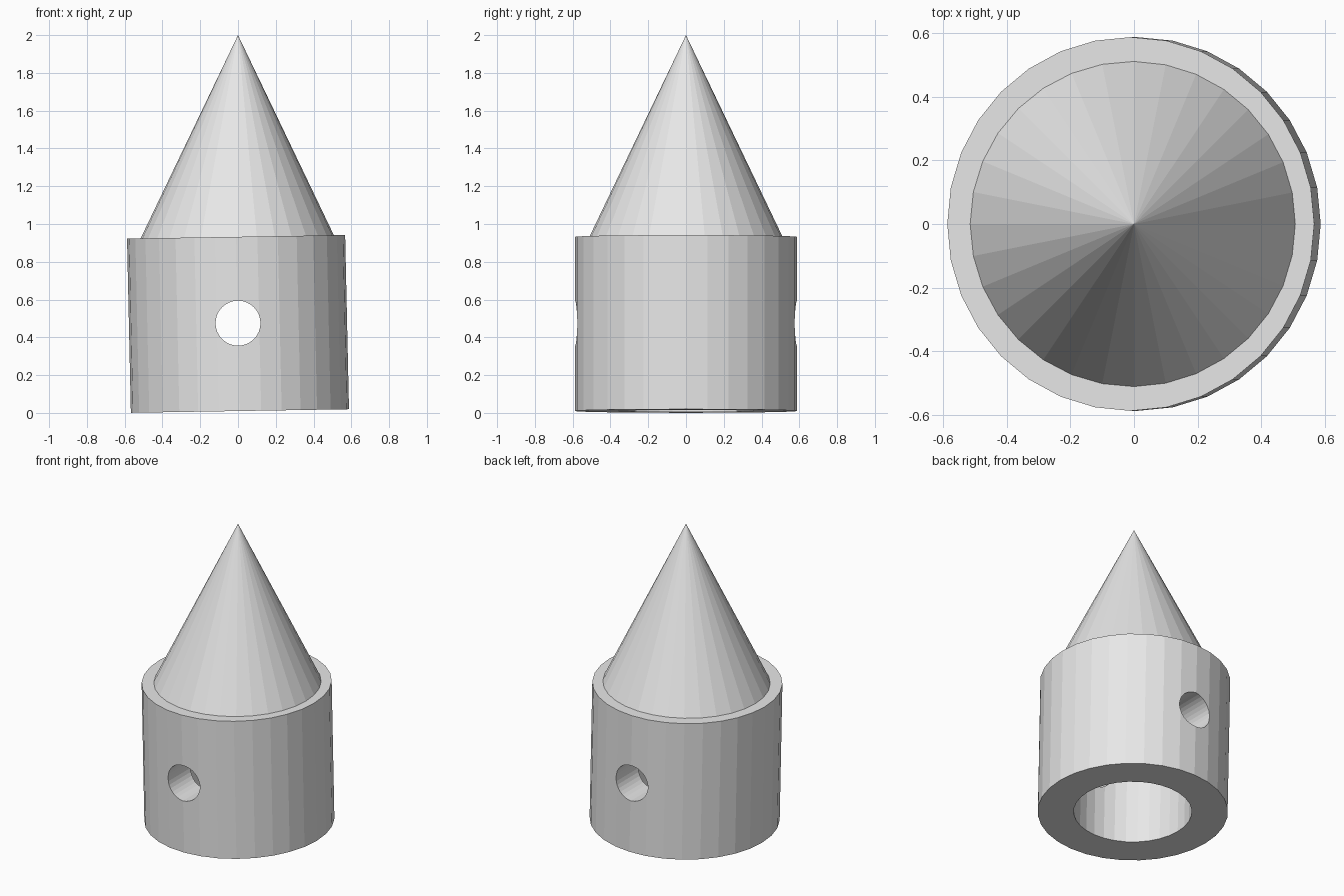
import bpy
import bmesh
import math
from mathutils import Matrix

SIDES = 32

cube = bpy.data.objects.get("Cube")
if cube:
    bpy.data.objects.remove(cube, do_unlink=True)

# Single plain grey material
grey = bpy.data.materials.new("plain grey")
grey.use_nodes = True
colour = (0.8, 0.8, 0.8, 1.0)
grey.diffuse_color = colour
grey.node_tree.nodes["Principled BSDF"].inputs["Base Color"].default_value = colour


def add_cone(name, bottom_radius, top_radius, depth, matrix):
    """Cone or cylinder centred on its own origin, placed by a matrix."""
    mesh = bpy.data.meshes.new(name)
    bm = bmesh.new()
    bmesh.ops.create_cone(bm, cap_ends=True, segments=SIDES, radius1=bottom_radius,
                          radius2=top_radius, depth=depth, matrix=matrix)
    bm.to_mesh(mesh)
    bm.free()
    mesh.materials.append(grey)
    obj = bpy.data.objects.new(name, mesh)
    bpy.context.collection.objects.link(obj)
    return obj


def drill(target, cutter):
    """Cut a hole in the target, then remove the cutter."""
    cutter.hide_render = True
    mod = target.modifiers.new("drill", 'BOOLEAN')
    mod.operation = 'DIFFERENCE'
    mod.solver = 'EXACT'
    mod.object = cutter
    bpy.context.view_layer.objects.active = target
    bpy.ops.object.modifier_apply(modifier=mod.name)
    bpy.data.objects.remove(cutter, do_unlink=True)


# Slight lean of the socket
lean = Matrix.Translation((0, 0, 0.471)) @ Matrix((
    (0.982, 0, -0.022, 0), (0, 1, 0, 0), (0.016, 0, 1, 0), (0, 0, 0, 1)))

# Socket with an open bore underneath and a pin hole from front to back
socket = add_cone("socket", 0.588, 0.588, 0.922, lean)
drill(socket, add_cone("bore_cutter", 0.365, 0.365, 1.2, lean))
pin_axis = Matrix.Translation((0, 0, 0.475)) @ Matrix.Rotation(math.pi / 2, 4, 'X')
drill(socket, add_cone("pin_hole_cutter", 0.119, 0.119, 1.6, pin_axis))

# Upright pointed tip, set a little into the socket
base_z = 0.91
height = 2 - base_z
add_cone("pointed_tip", 0.479 * height, 0, height,
         Matrix.Translation((0, 0, base_z + height / 2)))
